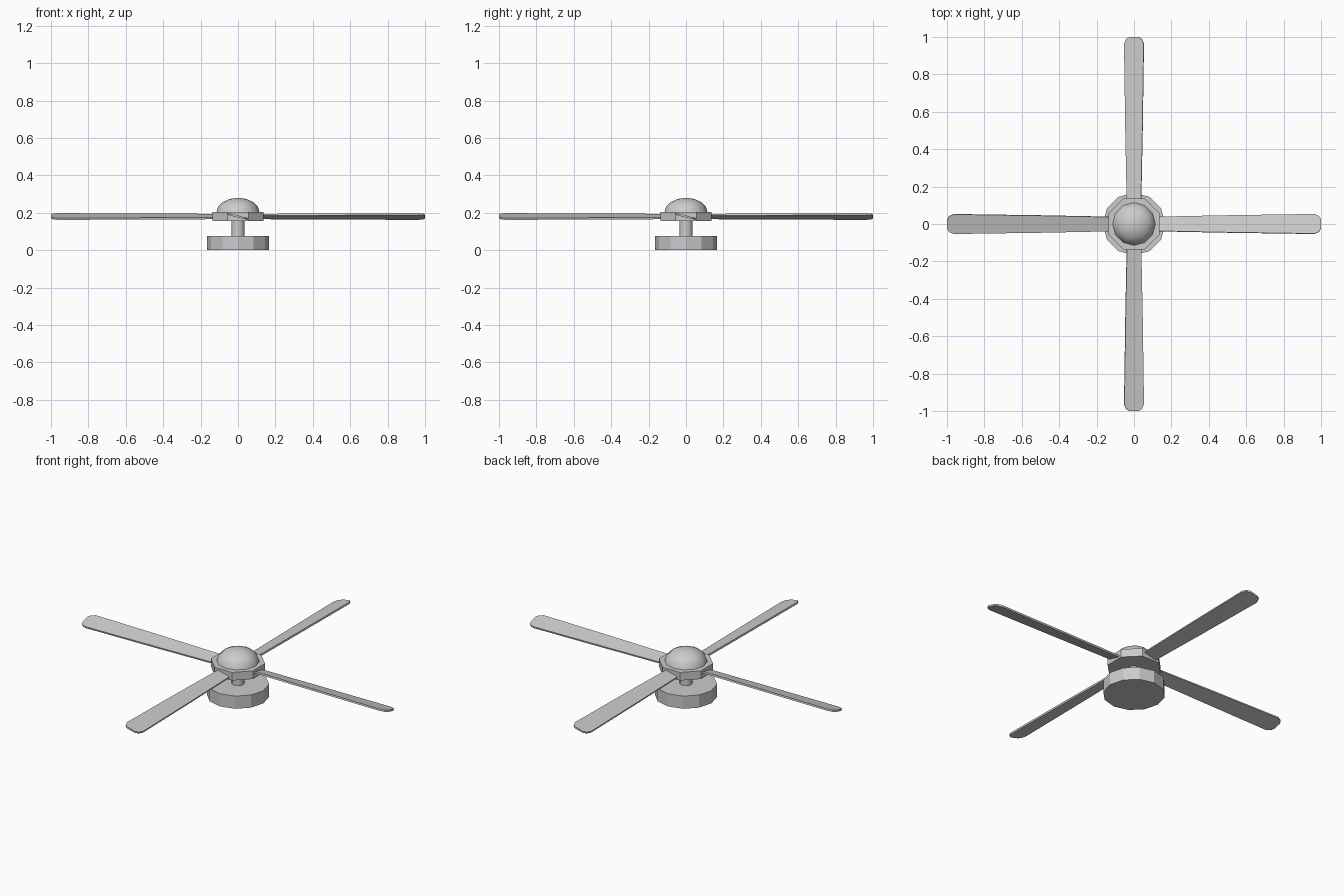
import bpy, bmesh, math
from mathutils import Matrix

if "Cube" in bpy.data.objects:
    bpy.data.objects.remove(bpy.data.objects["Cube"])


def prism(name, sides, radius, z0, z1, turn=0.0):
    bpy.ops.mesh.primitive_cylinder_add(vertices=sides, radius=radius, depth=z1 - z0,
                                        location=(0, 0, (z0 + z1) / 2), rotation=(0, 0, turn))
    ob = bpy.context.object
    ob.name = name
    return ob


# Base, shaft and octagonal hub (hub flats face the blades)
prism("base", 12, 0.167, 0.0, 0.075)
shaft = prism("shaft", 12, 0.035, 0.07, 0.16)
bpy.ops.object.shade_smooth_by_angle(angle=math.radians(40))
prism("hub", 8, 0.137 / math.cos(math.pi / 8), 0.157, 0.205, math.pi / 8)

# Domed cap: upper half of a flattened sphere
bpy.ops.mesh.primitive_uv_sphere_add(segments=12, ring_count=8, radius=1)
cap = bpy.context.object
cap.name = "dome_cap"
bm = bmesh.new()
bm.from_mesh(cap.data)
bmesh.ops.bisect_plane(bm, geom=bm.verts[:] + bm.edges[:] + bm.faces[:],
                       plane_co=(0, 0, 0), plane_no=(0, 0, -1), clear_outer=True)
bmesh.ops.transform(bm, verts=bm.verts,
                    matrix=Matrix.Translation((0, 0, 0.203)) @ Matrix.Diagonal((0.115, 0.115, 0.077, 1)))
bm.to_mesh(cap.data)
bm.free()
bpy.ops.object.shade_smooth_by_angle(angle=math.radians(50))

# Four pitched blades from one outline (distance from axis, half width)
half = [(0.11, 0.039), (0.5, 0.047), (0.965, 0.054), (0.99, 0.042), (1.0, 0.024)]
outline = [(x, -w) for x, w in half] + [(x, w) for x, w in reversed(half)]
thickness = 0.01
for i in range(4):
    bm = bmesh.new()
    face = bm.faces.new([bm.verts.new((x, y, -thickness / 2)) for x, y in outline])
    top = bmesh.ops.extrude_face_region(bm, geom=[face])["geom"]
    bmesh.ops.translate(bm, vec=(0, 0, thickness),
                        verts=[g for g in top if isinstance(g, bmesh.types.BMVert)])
    bmesh.ops.recalc_face_normals(bm, faces=bm.faces)
    bmesh.ops.transform(bm, verts=bm.verts,
                        matrix=Matrix.Translation((0, 0, 0.18))
                        @ Matrix.Rotation(i * math.pi / 2, 4, 'Z')
                        @ Matrix.Rotation(math.radians(-14), 4, 'X'))
    mesh = bpy.data.meshes.new(f"blade_{i + 1}")
    bm.to_mesh(mesh)
    bm.free()
    bpy.context.collection.objects.link(bpy.data.objects.new(f"blade_{i + 1}", mesh))
